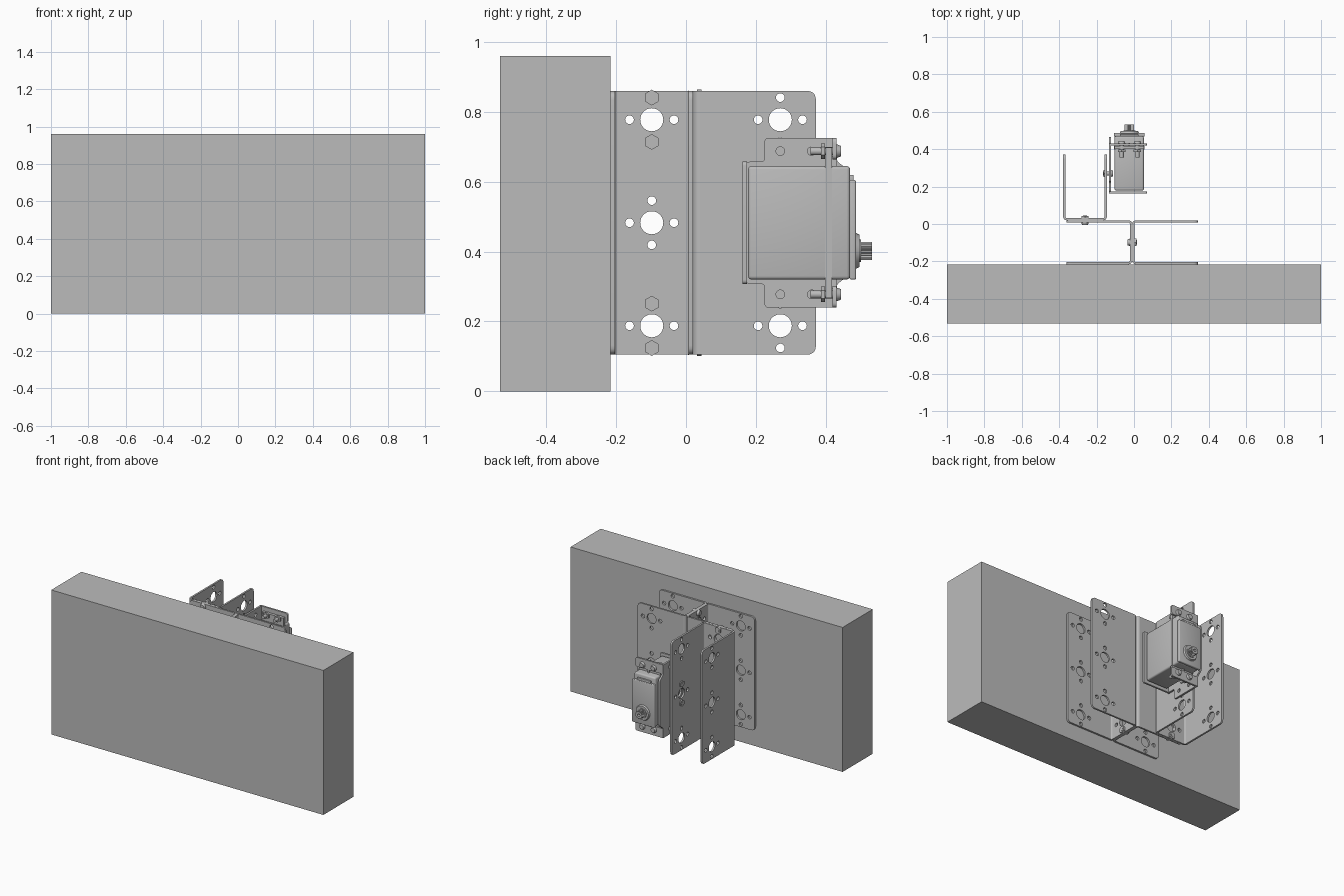
import bpy, bmesh
from math import sin, cos, pi, radians
from mathutils import Matrix, Vector as V

cube = bpy.data.objects.get("Cube")
if cube:
    bpy.data.objects.remove(cube)

grey = bpy.data.materials.new("plain grey")
grey.use_nodes = True
grey.diffuse_color = (0.5, 0.5, 0.5, 1)
grey.node_tree.nodes["Principled BSDF"].inputs["Base Color"].default_value = (0.5, 0.5, 0.5, 1)

X, Y, Z = V((1, 0, 0)), V((0, 1, 0)), V((0, 0, 1))
T = 0.012                                   # sheet thickness
WIDTH, REACH, HEIGHT, BEND = 0.235, 0.352, 0.755, 0.02
MID = 0.4825                                # height of the assembly's middle
PATTERN, PITCH = 0.295, 0.0635              # hole group spacing, small hole offset


def frame(origin, ex, ey):
    """Matrix whose local x and y axes point along ex and ey."""
    m = Matrix((ex, ey, ex.cross(ey))).transposed().to_4x4()
    m.translation = V(origin)
    return m


def finish(name, bm):
    bmesh.ops.recalc_face_normals(bm, faces=bm.faces)
    mesh = bpy.data.meshes.new(name)
    bm.to_mesh(mesh)
    bm.free()
    mesh.materials.append(grey)
    mesh.polygons.foreach_set("use_smooth", [True] * len(mesh.polygons))
    mesh.set_sharp_from_angle(angle=radians(30))
    obj = bpy.data.objects.new(name, mesh)
    bpy.context.collection.objects.link(obj)
    return obj


def rounded(points, radius, skip=()):
    """Polygon with its corners softened, except the skipped ones."""
    out = []
    for i, p in enumerate(points):
        p, a, b = V(p), V(points[i - 1]), V(points[(i + 1) % len(points)])
        if i in skip:
            out.append(p)
            continue
        a = p + (a - p).normalized() * radius
        b = p + (b - p).normalized() * radius
        for k in range(6):
            s = k / 5
            out.append(a * (1 - s) ** 2 + p * 2 * s * (1 - s) + b * s * s)
    return out


def rect(x0, x1, y0, y1):
    return [(x0, y0), (x1, y0), (x1, y1), (x0, y1)]


def ring(x, y, r, n):
    return [(x + r * cos(2 * pi * k / n), y + r * sin(2 * pi * k / n)) for k in range(n)]


def hole_group(x, y):
    """A large hole with four small ones around it."""
    small = [(PITCH, 0), (-PITCH, 0), (0, PITCH), (0, -PITCH)]
    return [ring(x, y, 0.033, 28)] + [ring(x + a, y + b, 0.0125, 14) for a, b in small]


def plate(bm, outline, holes, thick, matrix):
    """Sheet with holes, centred on its local xy plane."""
    edges, verts = [], []
    for loop in [outline] + holes:
        vs = [bm.verts.new((p[0], p[1], -thick / 2)) for p in loop]
        edges += [bm.edges.new((vs[i - 1], vs[i])) for i in range(len(vs))]
        verts += vs
    fill = bmesh.ops.triangle_fill(bm, edges=edges, use_beauty=True, normal=Z)
    faces = [g for g in fill["geom"] if isinstance(g, bmesh.types.BMFace)]
    grown = bmesh.ops.extrude_face_region(bm, geom=faces, use_keep_orig=True)
    top = [g for g in grown["geom"] if isinstance(g, bmesh.types.BMVert)]
    bmesh.ops.translate(bm, verts=top, vec=(0, 0, thick))
    bmesh.ops.transform(bm, matrix=matrix, verts=verts + top)


def rod(bm, base, axis, radius, length, sides=20, tip=None):
    m = axis.to_track_quat("Z", "Y").to_matrix().to_4x4()
    m.translation = V(base) + axis * length / 2
    bmesh.ops.create_cone(bm, cap_ends=True, segments=sides, radius1=radius,
                          radius2=radius if tip is None else tip, depth=length, matrix=m)


def bolt(bm, centre, axis, grip, tail=0.008):
    """Round head, shank and hex nut clamping sheets of total thickness grip."""
    c = V(centre)
    rod(bm, c - axis * grip / 2, -axis, 0.02, 0.014, tip=0.015)
    rod(bm, c - axis * grip / 2, axis, 0.0115, grip + 0.012 + tail, 14)
    rod(bm, c + axis * grip / 2, axis, 0.0225, 0.012, 6)


def box(name, x0, x1, y0, y1, z0, z1, bevel=0.0):
    bm = bmesh.new()
    bmesh.ops.create_cube(bm, size=1)
    for v in bm.verts:
        v.co = V(((x0 + x1) / 2 + v.co.x * (x1 - x0), (y0 + y1) / 2 + v.co.y * (y1 - y0),
                  (z0 + z1) / 2 + v.co.z * (z1 - z0)))
    if bevel:
        bmesh.ops.bevel(bm, geom=bm.edges[:], offset=bevel, segments=3, profile=0.5,
                        affect="EDGES")
    return finish(name, bm)


def channel(name, origin, across, out):
    """U-shaped bracket: a web with two long flanges and rounded bends."""
    bm = bmesh.new()
    half, w = HEIGHT / 2, WIDTH / 2 - BEND
    place = frame(origin, across, out)
    groups = [-PATTERN, 0, PATTERN]
    web = sum((hole_group(0, h) for h in groups), [])
    plate(bm, rect(-w, w, -half, half), web, T, place @ frame((0, T / 2, 0), X, Z))
    arc = [k * pi / 12 for k in range(7)]
    bend = [(BEND * cos(a), BEND * sin(a)) for a in arc]
    bend += [((BEND - T) * cos(a), (BEND - T) * sin(a)) for a in reversed(arc)]
    flange = rounded(rect(BEND, REACH, -half, half), 0.027, skip=(0, 3))
    holes = sum((hole_group(REACH - 0.102, h) for h in groups), [])
    for s in (-1, 1):
        plate(bm, flange, holes, T, place @ frame((s * (WIDTH - T) / 2, 0, 0), Y, Z))
        plate(bm, bend, [], HEIGHT, place @ frame((s * w, BEND, 0), X * s, -Y))
    return finish(name, bm)


# Heavy backing block
box("backing_block", -1, 1, -0.532, -0.216, 0, 0.96)

# Two channels back to back, and a third on the left-hand flange
channel("channel_left", (-0.01, -0.098, MID), -Y, X)
channel("channel_right", (-0.01, -0.098, MID), Y, -X)
channel("channel_outer", (-0.262, 0.02, MID), -X, Y).data.update()

# Bolts holding the channels together
bm = bmesh.new()
for h in (-PATTERN, PATTERN):
    for d in (-PITCH, PITCH):
        bolt(bm, (-0.01, -0.098, MID + h + d), X, 2 * T, 0.002)
        bolt(bm, (-0.262, 0.02, MID + h + d), Y, 2 * T, 0.002)
for d in (-PITCH, PITCH):
    bolt(bm, (-0.139, 0.27, MID + d), -X, 2 * T, 0.002)
finish("channel_bolts", bm)

# Motor bracket: stepped side plate, base and two ear tabs
bm = bmesh.new()
lower = [(0.172, -0.175), (0.225, -0.175), (0.225, -0.243), (0.43, -0.243),
         (0.43, -0.178), (0.466, -0.15)]
outline = lower + [(y, -z) for y, z in reversed(lower)]
side_holes = hole_group(0.27, 0)
for s in (-1, 1):
    side_holes += [ring(y, s * 0.205, 0.0125, 14) for y in (0.27, 0.36)]
plate(bm, rounded(outline, 0.012), side_holes, T, frame((-0.128, 0, MID), Y, Z))
plate(bm, rounded(rect(-0.134, 0.07, -0.175, 0.175), 0.012, skip=(0, 3)), [], T,
      frame((0, 0.168, MID), X, Z))
for s in (-1, 1):
    tab = rounded(rect(-0.134, 0.07, -0.031, 0.031), 0.015, skip=(0, 3))
    plate(bm, tab, [], T, frame((0, 0.425, MID + s * 0.212), X, Z))
finish("motor_bracket", bm)

# Motor case, mounting ears and gear cover
box("motor_body", -0.104, 0.053, 0.178, 0.47, 0.32, 0.645, 0.01)
box("motor_collar", -0.107, 0.056, 0.398, 0.418, 0.32, 0.645)
for name, s in (("ear_lower", -1), ("ear_upper", 1)):
    low, high = sorted((MID + s * 0.14, MID + s * 0.215))
    box(name, -0.104, 0.053, 0.4, 0.418, low, high)
    ribs = sorted((MID + s * 0.15, MID + s * 0.19))
    box(name + "_rib", -0.029, -0.021, 0.418, 0.432, *ribs)
box("gear_cover", -0.108, 0.057, 0.468, 0.487, 0.32, 0.605, 0.005)
box("gear_cover_step", -0.075, 0.025, 0.468, 0.48, 0.6, 0.62, 0.003)

# Output shaft: domed boss and splined stub
bm = bmesh.new()
rod(bm, (-0.025, 0.485, 0.402), Y, 0.052, 0.012, 32, tip=0.046)
rod(bm, (-0.025, 0.49, 0.402), Y, 0.032, 0.011, 28)
teeth = [((0.026 if k % 2 else 0.022) * cos(k * pi / 20),
          (0.026 if k % 2 else 0.022) * sin(k * pi / 20)) for k in range(40)]
plate(bm, teeth, [ring(0, 0, 0.009, 14)], 0.035, frame((-0.025, 0.515, 0.402), X, Z))
finish("output_shaft", bm)

# Bolts clamping the ears to the bracket tabs
bm = bmesh.new()
for s in (-1, 1):
    for x in (-0.066, 0.018):
        bolt(bm, (x, 0.414, MID + s * 0.205), -Y, 0.032, 0.03)
finish("ear_bolts", bm)
